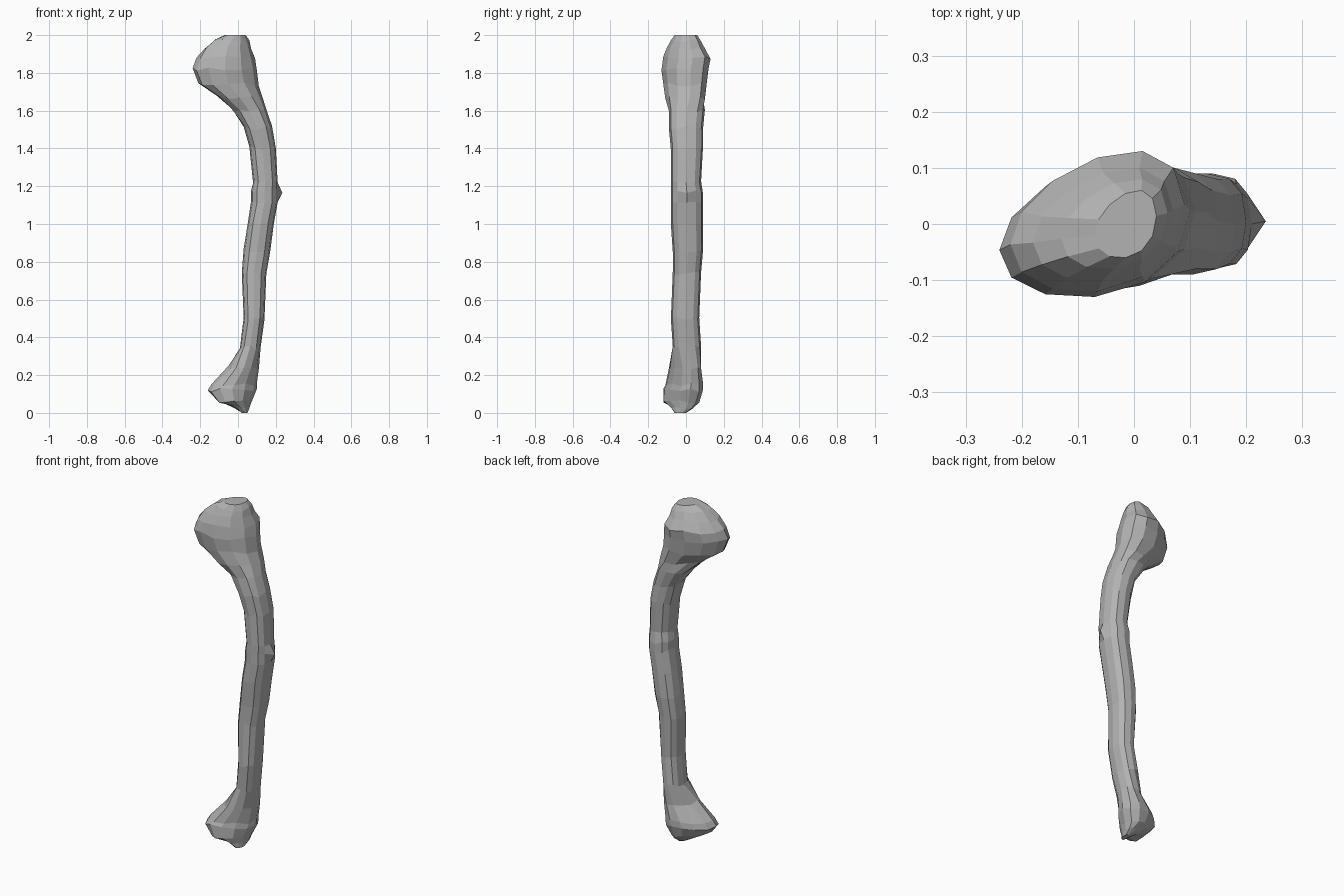
import bpy
import bmesh
import math
import random

cube = bpy.data.objects.get("Cube")
if cube:
    bpy.data.objects.remove(cube, do_unlink=True)

random.seed(4)
SIDES = 12

# Each section row: height, x min, x max, y min, y max
FOOT = [
    (0, .02, .05, -.06, .0),
    (.03, -.03, .06, -.08, .04),
    (.06, -.11, .07, -.12, .07),
    (.12, -.16, .1, -.12, .09),
    (.15, -.14, .1, -.11, .09),
    (.24, -.05, .11, -.09, .08),
]
SHAFT = [
    (.35, .01, .12, -.07, .08),
    (.5, .03, .14, -.08, .07),
    (.74, .02, .15, -.07, .08),
    (.86, .03, .17, -.07, .09),
    (1, .05, .19, -.08, .09),
    (1.12, .07, .21, -.08, .09),
    (1.17, .07, .21, -.08, .09),
    (1.22, .08, .21, -.08, .08),
    (1.4, .06, .2, -.08, .09),
    (1.51, .03, .18, -.09, .09),
    (1.6, -.03, .15, -.09, .1),
]
HEAD = [
    (1.67, -.11, .13, -.11, .1),
    (1.74, -.21, .11, -.12, .11),
    (1.82, -.24, .1, -.13, .12),
    (1.88, -.22, .09, -.12, .13),
    (1.93, -.18, .07, -.1, .1),
    (1.97, -.13, .06, -.08, .08),
    (2, -.07, .04, -.06, .06),
]


def make_material(name, color):
    material = bpy.data.materials.new(name)
    material.use_nodes = True
    material.diffuse_color = color
    material.node_tree.nodes["Principled BSDF"].inputs["Base Color"].default_value = color
    return material


def rounded(value, power):
    return math.copysign(abs(value) ** power, value)


def add_ring(bm, row, power, skew, egg):
    """One cross-section: a rounded box, skewed and narrowed toward -x."""
    z, x_min, x_max, y_min, y_max = row
    outline = []
    for i in range(SIDES):
        angle = math.tau * i / SIDES
        c = rounded(math.cos(angle), power)
        s = rounded(math.sin(angle), power)
        outline.append((c, s * (1 + egg * c) + skew * c))
    low = min(v for u, v in outline)
    high = max(v for u, v in outline)
    ring = []
    for u, v in outline:
        x = x_min + (x_max - x_min) * (u + 1) / 2
        y = y_min + (y_max - y_min) * (v - low) / (high - low)
        # Slight unevenness of the carved surface, kept off the two ends
        lift = random.uniform(-.01, .01) if 0 < z < 2 else 0
        ring.append(bm.verts.new((x, y, z + lift)))
    return ring


def build_bone():
    bm = bmesh.new()
    rings = []
    for rows, power, skew, egg in ((FOOT, 1, .4, 0), (SHAFT, .8, 0, 0), (HEAD, .95, .3, .15)):
        rings += [add_ring(bm, row, power, skew, egg) for row in rows]

    # Small spur on the outer side of the shaft
    spur = rings[len(FOOT) + 6][0]
    spur.co.x += .025

    # Skin between neighbouring sections, and the end caps
    for lower, upper in zip(rings, rings[1:]):
        for i in range(SIDES):
            j = (i + 1) % SIDES
            bm.faces.new((lower[i], lower[j], upper[j], upper[i]))
    bm.faces.new(list(reversed(rings[0])))
    bm.faces.new(rings[-1])
    bmesh.ops.recalc_face_normals(bm, faces=bm.faces)

    mesh = bpy.data.meshes.new("bone")
    bm.to_mesh(mesh)
    bm.free()
    mesh.materials.append(make_material("bone grey", (.45, .45, .45, 1)))
    bone = bpy.data.objects.new("bone", mesh)
    bpy.context.collection.objects.link(bone)
    return bone


build_bone()
